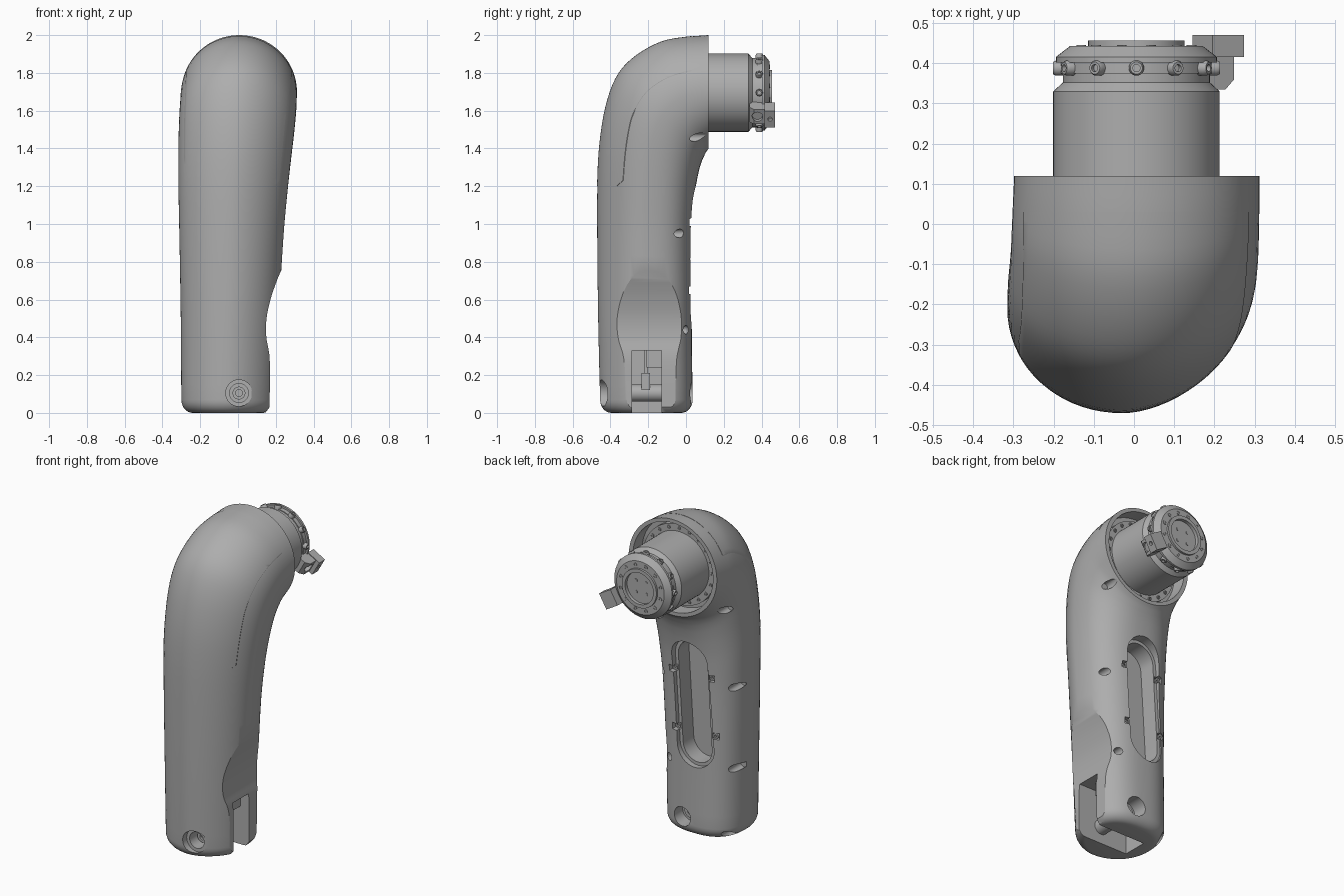
import bpy, bmesh
from math import sin, cos, pi, copysign
from mathutils import Vector, Matrix

if "Cube" in bpy.data.objects:
    bpy.data.objects.remove(bpy.data.objects["Cube"])

grey = bpy.data.materials.new("satin grey")
grey.use_nodes = True
grey.diffuse_color = (0.42, 0.42, 0.42, 1)
grey.node_tree.nodes["Principled BSDF"].inputs["Base Color"].default_value = (0.42, 0.42, 0.42, 1)
parts = []


def loft(name, rings, keep=True):
    """Closed solid skinned through equal-length rings of points."""
    bm = bmesh.new()
    rows = [[bm.verts.new(p) for p in ring] for ring in rings]
    n = len(rows[0])
    for a, b in zip(rows, rows[1:]):
        for i in range(n):
            j = (i + 1) % n
            bm.faces.new((a[i], a[j], b[j], b[i]))
    bm.faces.new(rows[0])
    bm.faces.new(rows[-1])
    bmesh.ops.recalc_face_normals(bm, faces=bm.faces)
    mesh = bpy.data.meshes.new(name)
    bm.to_mesh(mesh)
    bm.free()
    mesh.materials.append(grey)
    ob = bpy.data.objects.new(name, mesh)
    bpy.context.collection.objects.link(ob)
    if keep:
        parts.append(ob)
    return ob


def lathe(name, profile, origin=(0, 0, 0), axis=(0, 1, 0), seg=64, keep=True):
    """Turned solid; profile is (radius, distance along axis)."""
    q = Vector(axis).to_track_quat('Z', 'Y')
    return loft(name, [[Vector(origin) + q @ Vector((r * cos(2 * pi * i / seg), r * sin(2 * pi * i / seg), t))
                        for i in range(seg)] for r, t in profile], keep)


def prism(name, outline, y0, y1, keep=True):
    """Front-view outline (x, z) extruded along y."""
    return loft(name, [[(x, y, z) for x, z in outline] for y in (y0, y1)], keep)


def box(name, x, y, z, keep=True):
    return prism(name, [(x[0], z[0]), (x[1], z[0]), (x[1], z[1]), (x[0], z[1])], y[0], y[1], keep)


def lean(z):
    """Centre x of the slightly tilted rear pocket."""
    return -.06 + .06 * (z - .83)


def pill(half, z0, z1):
    arc = [pi * i / 16 for i in range(17)]
    pts = ([(half * cos(a), z1 - half + half * sin(a)) for a in arc] +
           [(-half * cos(a), z0 + half - half * sin(a)) for a in arc])
    return [(x + lean(z), z) for x, z in pts]


def bake(ob):
    dg = bpy.context.evaluated_depsgraph_get()
    mesh = bpy.data.meshes.new_from_object(ob.evaluated_get(dg))
    ob.modifiers.clear()
    ob.data = mesh


def boolean(ob, cutter, op='DIFFERENCE'):
    m = ob.modifiers.new("cut", 'BOOLEAN')
    m.operation, m.object, m.solver = op, cutter, 'EXACT'
    bake(ob)
    bpy.data.objects.remove(cutter)


def smooth_path(keys, steps):
    """Catmull-Rom interpolation of rows of numbers."""
    out = []
    for k in range(len(keys) - 1):
        p = [Vector(keys[min(max(k + d, 0), len(keys) - 1)]) for d in (-1, 0, 1, 2)]
        for s in range(steps):
            t = s / steps
            out.append(p[1] + 0.5 * t * (p[2] - p[0] + t * (2 * p[0] - 5 * p[1] + 4 * p[2] - p[3]
                       + t * (3 * (p[1] - p[2]) + p[3] - p[0]))))
    return out + [Vector(keys[-1])]


# Arm shell stations: front y, z; rear y, z; x limits
stations = smooth_path([
    (-.455, .07, .035, .07, -.30, .20), (-.465, .5, .03, .5, -.303, .215),
    (-.47, .95, .03, .9, -.31, .24), (-.468, 1.25, .04, 1.1, -.315, .262),
    (-.452, 1.47, .056, 1.22, -.315, .28), (-.415, 1.66, .072, 1.295, -.314, .295),
    (-.355, 1.80, .085, 1.335, -.311, .304), (-.26, 1.895, .096, 1.36, -.307, .309),
    (-.13, 1.965, .106, 1.38, -.304, .311), (0, 1.99, .114, 1.392, -.301, .312),
    (.12, 2.0, .12, 1.40, -.298, .312)], 4)
foot = []
for i in range(7):
    a = pi / 2 * i / 7
    inset, z = .06 * (1 - sin(a)), .07 * (1 - cos(a))
    f, _, b, _, l, r = stations[0]
    foot.append((f + inset, z, b - inset, z, l + inset, r - inset))


def section(fy, fz, by, bz, xl, xr, blend, seg=72):
    """Oval ring: lean at the front, fuller at the rear, round where blend is 0."""
    front, rear = Vector((0, fy, fz)), Vector((0, by, bz))
    mid, half = (front + rear) / 2, (front - rear) / 2
    ring = []
    for i in range(seg):
        a = 2 * pi * i / seg
        c, s = cos(a), sin(a)
        full = .6 if s < 0 else (-.22 if c > 0 else 0)
        c, s = [copysign(abs(v) ** (2 / (2 + full * blend)), v) for v in (c, s)]
        ring.append(mid + half * s + Vector(((xl + xr) / 2 + (xr - xl) / 2 * c, 0, 0)))
    return ring


rows = foot + [tuple(s) for s in stations]
rings = [section(*r, min(1, 1.6 * (1 - i / (len(rows) - 1)))) for i, r in enumerate(rows)]
body = loft("arm_shell", rings)

# Flush front cover with a fine seam
cover = loft("front_cover", rings)
d = cover.modifiers.new("lift", 'DISPLACE')
d.strength, d.mid_level = .0015, 0
bake(cover)
side = [(-1, 1.2), (-.22, 1.2), (.03, 1.75), (.03, 2.2), (-1, 2.2)]
boolean(cover, loft("rear_trim", [[(x, y, z) for y, z in side] for x in (-1, 1)], False), 'INTERSECT')
outline = [(-.25, 1.2), (.19, 1.2), (.22, 1.23), (.25, 1.55), (.285, 1.8), (.285, 2.1),
           (-.27, 2.1), (-.275, 1.8), (-.287, 1.5), (-.285, 1.24)]
boolean(cover, prism("cover_cut", outline, -1, .1, False), 'INTERSECT')

# Thumb scoop and lower flat on the +x side
scoop = smooth_path([(.167, .03), (.168, .28), (.15, .4), (.151, .5), (.172, .6), (.202, .69), (.232, .76), (.28, .85)], 5)
outline = [(.5, -.1), (.12, -.1), (.145, 0)] + [tuple(p) for p in scoop] + [(.5, 1.2)]
cutters = [prism("scoop", outline, -1, 1, False)]

# Socket, rear pocket, fork slot
cutters.append(lathe("socket", [(.278, .03), (.278, .3)], (.007, 0, 1.70), keep=False))
cutters.append(prism("pocket_step", pill(.12, .435, 1.22), -.005, .3, False))
cutters.append(prism("pocket", pill(.10, .455, 1.20), -.11, .3, False))
cutters.append(box("slot", (-.18, 1), (-.285, -.13), (-1, .33), False))

# Tab notches beside the pocket
tabs = [(lean(z) + side * .13, z) for z in (.65, 1.01) for side in (-1, 1)]
for x, z in tabs:
    cutters.append(box("notch", (x - .022, x + .022), (-.03, .3), (z - .02, z + .02), False))

# Case screw holes: x, floor y, z
for x, y, z in ((-.283, -.17, .44), (.115, -.05, .44), (-.285, -.17, .95), (.185, -.1, .95),
                (-.27, -.06, 1.46), (.235, .02, 1.46), (-.25, -.15, .03)):
    cutters.append(lathe("screw_hole", [(.023, y), (.023, .119 if z > 1.4 else .3)], (x, 0, z), seg=24, keep=False))

# Pivot bores
for r, y0, y1 in ((.07, -1, -.415), (.05, -.43, -.33), (.06, -.06, 1)):
    cutters.append(lathe("bore", [(r, y0), (r, y1)], (.005, 0, .105), keep=False))
for c in cutters:
    boolean(body, c)

# Pivot bolts and shaft
lathe("front_bolt", [(.034, -.32), (.034, -.36), (.018, -.36), (.018, -.345)], (.005, 0, .105), seg=40)
lathe("rear_bolt", [(.04, -.07), (.04, -.05), (.02, -.05), (.02, -.058)], (.005, 0, .105), seg=40)
lathe("pivot_shaft", [(.046, -.29), (.046, -.12)], (.005, 0, .105), seg=40)
box("fork_stop", (-.18, .11), (-.21, -.125), (.24, .335))
box("fork_web", (-.18, .06), (-.235, -.19), (.12, .21))
box("fork_rib", (-.18, .03), (-.22, -.20), (.2, .335))

# Pocket tabs
for x, z in tabs:
    lathe("pocket_tab", [(.018, -.035), (.018, -.005), (.008, -.005), (.008, -.015)], (x, 0, z), seg=20)

# Motor and socket flange
C = Vector((.006, 0, 1.695))
lathe("motor", [(.207, .025), (.207, .33), (.183, .352), (.183, .375), (.188, .375), (.188, .402),
                (.2, .402), (.2, .416), (.165, .443), (.12, .443), (.12, .456), (.098, .456), (.098, .435)], C)
lathe("motor_flange", [(.25, .025), (.25, .06), (.205, .06), (.205, .03)], C)


def spread(count, radius, turn=0):
    for i in range(count):
        a = 2 * pi * i / count + turn
        v = Vector((cos(a), 0, sin(a)))
        yield C + radius * v, v


for p, v in spread(12, 0):
    lathe("clamp_screw", [(.019, .165), (.019, .2), (.015, .208), (.009, .208), (.009, .197)],
          p + Vector((0, .388, 0)), v, 20)
for p, v in spread(12, .142, pi / 12):
    lathe("face_screw", [(.012, .44), (.012, .446), (.006, .446), (.006, .442)], p, seg=16)
for p, v in spread(4, .05, pi / 4):
    lathe("hub_pin", [(.01, .43), (.01, .439)], p, seg=16)
for p, v in spread(20, .229):
    lathe("flange_screw", [(.011, .055), (.011, .066), (.005, .066), (.005, .06)], p, seg=16)

# Cable connector, modelled along +x from the motor axis then swung down
arm = loft("connector_arm", [[(.17, .335, z), (.23, .335, z), (.255, .36, z), (.255, .416, z), (.17, .416, z)]
                             for z in (-.045, .045)])
boolean(arm, lathe("port", [(.028, .235), (.028, .4)], (0, .378, 0), (1, 0, 0), 32, False))
plug = box("connector_plug", (.19, .28), (.415, .47), (-.05, .05))
boolean(plug, lathe("plug_hole", [(.012, .26), (.012, .4)], (0, .445, 0), (1, 0, 0), 20, False))
for ob in (arm, plug):
    ob.data.transform(Matrix.Translation(C) @ Matrix.Rotation(pi / 6, 4, 'Y'))

# Smooth shading with crisp edges
bpy.ops.object.select_all(action='DESELECT')
for ob in parts:
    ob.select_set(True)
bpy.context.view_layer.objects.active = body
bpy.ops.object.shade_smooth_by_angle(angle=pi / 6)
